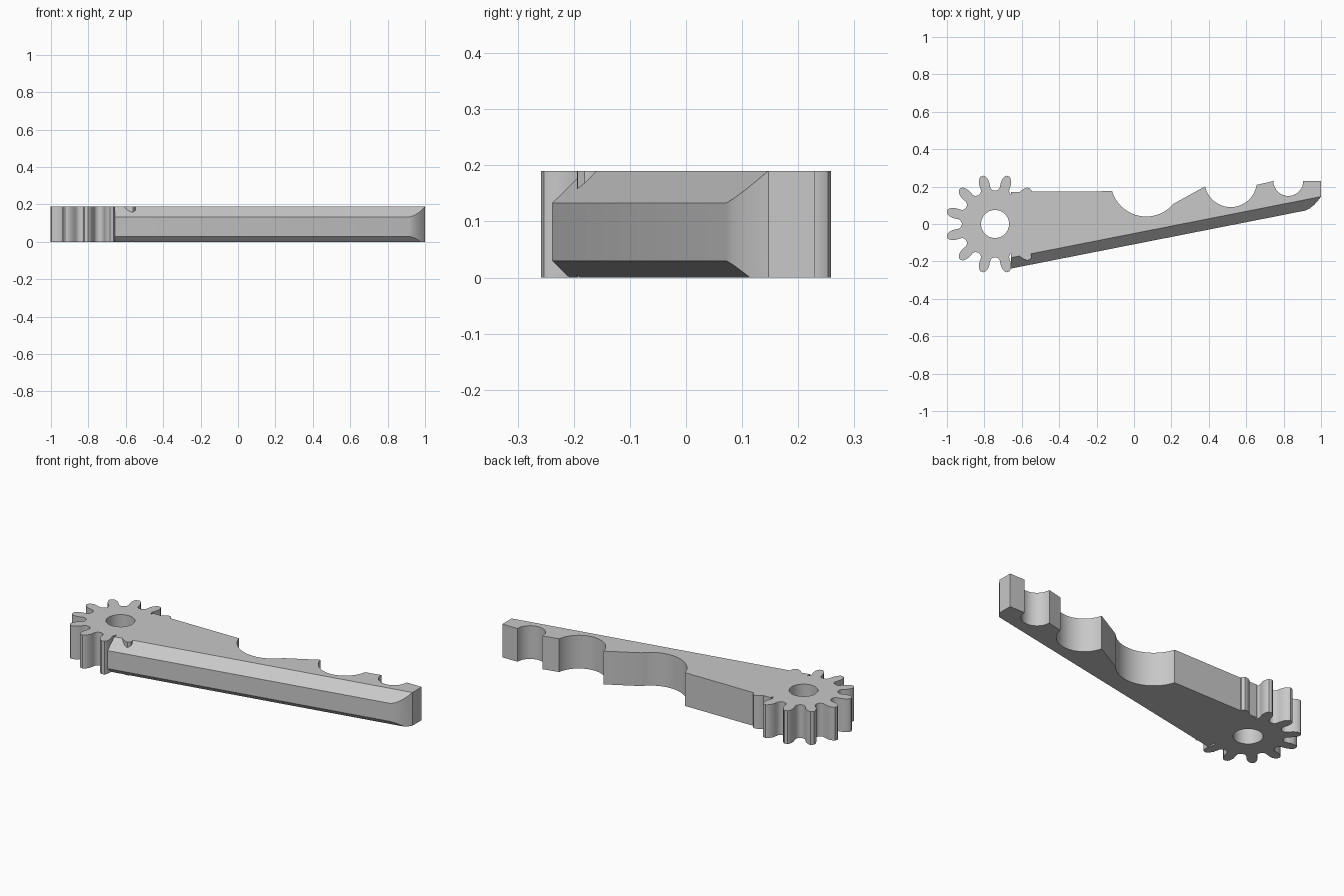
import bpy
import bmesh
from math import cos, sin, pi, radians, asin, sqrt, atan2
from mathutils import Vector

if "Cube" in bpy.data.objects:
    bpy.data.objects.remove(bpy.data.objects["Cube"], do_unlink=True)

HEIGHT = 0.19
GEAR_CENTRE = Vector((-0.743, 0.0))
TEETH = 12

grey = bpy.data.materials.new("light_grey")
grey.use_nodes = True
grey.diffuse_color = (0.58, 0.58, 0.58, 1)
grey.node_tree.nodes["Principled BSDF"].inputs["Base Color"].default_value = grey.diffuse_color


def prism(name, outline, low=0.0, high=HEIGHT, cuts=()):
    """Extrude an outline upward, then trim it with (point, normal) planes."""
    bm = bmesh.new()
    base = bm.faces.new([bm.verts.new((x, y, low)) for x, y in outline])
    grown = bmesh.ops.extrude_face_region(bm, geom=[base])
    moved = [v for v in grown["geom"] if isinstance(v, bmesh.types.BMVert)]
    bmesh.ops.translate(bm, vec=(0, 0, high - low), verts=moved)
    for point, normal in cuts:
        geom = bm.verts[:] + bm.edges[:] + bm.faces[:]
        done = bmesh.ops.bisect_plane(bm, geom=geom, plane_co=point, plane_no=normal, clear_outer=True)
        rim = [e for e in done["geom_cut"] if isinstance(e, bmesh.types.BMEdge)]
        bmesh.ops.holes_fill(bm, edges=rim, sides=0)
    bmesh.ops.recalc_face_normals(bm, faces=bm.faces[:])
    mesh = bpy.data.meshes.new(name)
    bm.to_mesh(mesh)
    bm.free()
    mesh.materials.append(grey)
    obj = bpy.data.objects.new(name, mesh)
    bpy.context.collection.objects.link(obj)
    return obj


def notch(cx, r, x_start, x_end, steps=20):
    """Lower arc of a round seat, running from x_start to x_end."""
    cy = 0.23

    def angle(x):
        dx = max(-r, min(r, x - cx))
        return atan2(-sqrt(r * r - dx * dx), dx)

    a, b = angle(x_start), angle(x_end)
    if a > 0:
        a -= 2 * pi
    if b < -pi / 2 and x_end > cx:
        b += 2 * pi
    return [(cx + r * cos(a + (b - a) * i / steps), cy + r * sin(a + (b - a) * i / steps))
            for i in range(steps + 1)]


def combine(target, tool, operation):
    mod = target.modifiers.new(operation.lower(), "BOOLEAN")
    mod.object, mod.operation, mod.solver = tool, operation, "EXACT"
    bpy.context.view_layer.objects.active = target
    bpy.ops.object.modifier_apply(modifier=mod.name)
    bpy.data.objects.remove(tool, do_unlink=True)


# Tapered arm with three round seats along its back edge
left, slope = -0.657, 0.197
front_y = -0.238
outline = [(left, 0.172)]
outline += notch(0.065, 0.19, -0.117, 0.21)
outline += notch(0.517, 0.14, 0.38, 0.655)
outline += [(0.655, 0.209)]
outline += notch(0.825, 0.08, 0.745, 0.905)
outline += [(1.0, 0.23), (1.0, 0.147)]
outline += [(0.983, 0.123), (0.963, 0.102), (0.94, 0.084), (0.915, front_y + slope * (0.915 - left))]
outline += [(left, front_y)]

# Sloped trims above and below the long front face
outward = Vector((slope, -1, 0)).normalized()
up = Vector((0, 0, 1))
trims = [((left, front_y, HEIGHT - 0.057), outward + up),
         ((left, front_y, 0.03), outward - up)]
arm = prism("arm", outline, cuts=trims)

# Gear: half a tooth as (radius, half width), mirrored and repeated
flank = [(0.178, 0.041), (0.184, 0.031), (0.195, 0.026), (0.212, 0.027),
         (0.23, 0.0275), (0.246, 0.023), (0.258, 0.017), (0.265, 0.009)]
tooth = [(r, -w) for r, w in flank] + [(r, w) for r, w in reversed(flank)]
rim = []
for i in range(TEETH):
    turn = radians(15 + 360 / TEETH * i)
    for r, w in tooth:
        a = turn + asin(w / r)
        rim.append((GEAR_CENTRE.x + r * cos(a), GEAR_CENTRE.y + r * sin(a)))
gear_arm = prism("gear_arm", rim)

# Pivot hole through the gear
circle = [(GEAR_CENTRE.x + 0.075 * cos(2 * pi * i / 48), GEAR_CENTRE.y + 0.075 * sin(2 * pi * i / 48))
          for i in range(48)]
hole = prism("hole_cutter", circle, -0.1, HEIGHT + 0.1)

combine(gear_arm, arm, "UNION")
combine(gear_arm, hole, "DIFFERENCE")

bpy.ops.object.select_all(action="DESELECT")
gear_arm.select_set(True)
bpy.context.view_layer.objects.active = gear_arm
bpy.ops.object.shade_smooth_by_angle(angle=radians(28))
